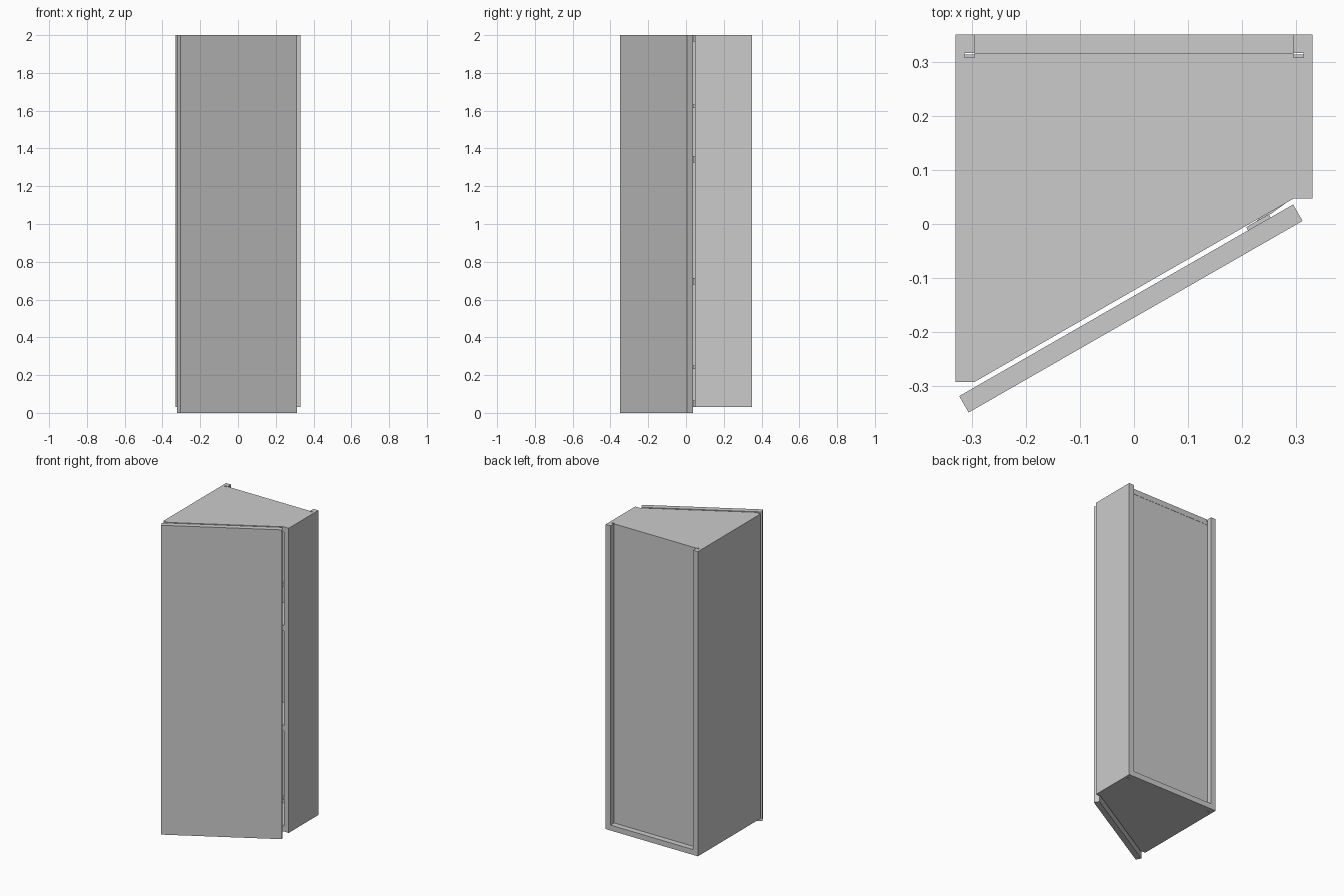
import bpy
import bmesh
import math
from mathutils import Vector

if "Cube" in bpy.data.objects:
    bpy.data.objects.remove(bpy.data.objects["Cube"])


def prism(name, pts, z0, z1):
    """Extrude a plan outline from z0 to z1."""
    bm = bmesh.new()
    face = bm.faces.new([bm.verts.new((x, y, z0)) for x, y in pts])
    top = bmesh.ops.extrude_face_region(bm, geom=[face])["geom"]
    bmesh.ops.translate(bm, vec=(0, 0, z1 - z0),
                        verts=[v for v in top if isinstance(v, bmesh.types.BMVert)])
    bmesh.ops.recalc_face_normals(bm, faces=bm.faces)
    me = bpy.data.meshes.new(name)
    bm.to_mesh(me)
    bm.free()
    ob = bpy.data.objects.new(name, me)
    bpy.context.collection.objects.link(ob)
    return ob


OUT, INN, BACK = 0.33, 0.295, 0.35      # outer and inner half width, rear edge
FL, FR = -0.292, 0.047                  # front edges of left and right sides
Z0, Z1, T = 0.03, 2.0, 0.035            # carcass height range, board thickness
G0, G1, GD = 0.308, 0.316, 0.018        # groove for the back panel


def side(name, sign, front):
    prism(name, [(sign * x, y) for x, y in (
        (OUT, front), (OUT, BACK), (INN, BACK), (INN, G1),
        (INN + GD, G1), (INN + GD, G0), (INN, G0), (INN, front))], Z0, Z1)


def board(name, z, back):
    prism(name, [(-INN, FL), (INN, FR), (INN, back), (-INN, back)], z, z + T)


# Carcass
side("left_side", -1, FL)
side("right_side", 1, FR)
board("bottom_panel", Z0, BACK)
board("top_panel", Z1 - T, 0.315)
board("lower_shelf", 0.68, G0)
board("upper_shelf", 1.325, G0)
W = INN + GD
prism("back_panel", [(-W, G0), (W, G0), (W, 0.3135), (-W, 0.3135)], Z0 + T - 0.01, Z1 - 0.015)

# Slanted door
u = Vector((math.cos(math.radians(30)), math.sin(math.radians(30))))
n = Vector((-u.y, u.x))
hinge_side = Vector((0.294, 0.036))
free_side = Vector((-0.323, -0.318))
prism("door", [free_side, hinge_side, hinge_side - n * T, free_side - n * T], 0.0, Z1)

# Hinges: flange on the door, arm reaching to the right side
for label, z in (("lower", 0.225), ("upper", 1.605)):
    a = hinge_side - u * 0.096
    b = hinge_side - u * 0.048
    prism(label + "_hinge_flange", [a, b, b + n * 0.007, a + n * 0.007], z, z + 0.035)
    prism(label + "_hinge_arm", [(0.225, 0.003), (0.255, 0.02), (0.285, 0.042), (INN, 0.055),
                                 (INN, 0.11), (0.28, 0.11), (0.275, 0.065)],
          z + 0.008, z + 0.027)
